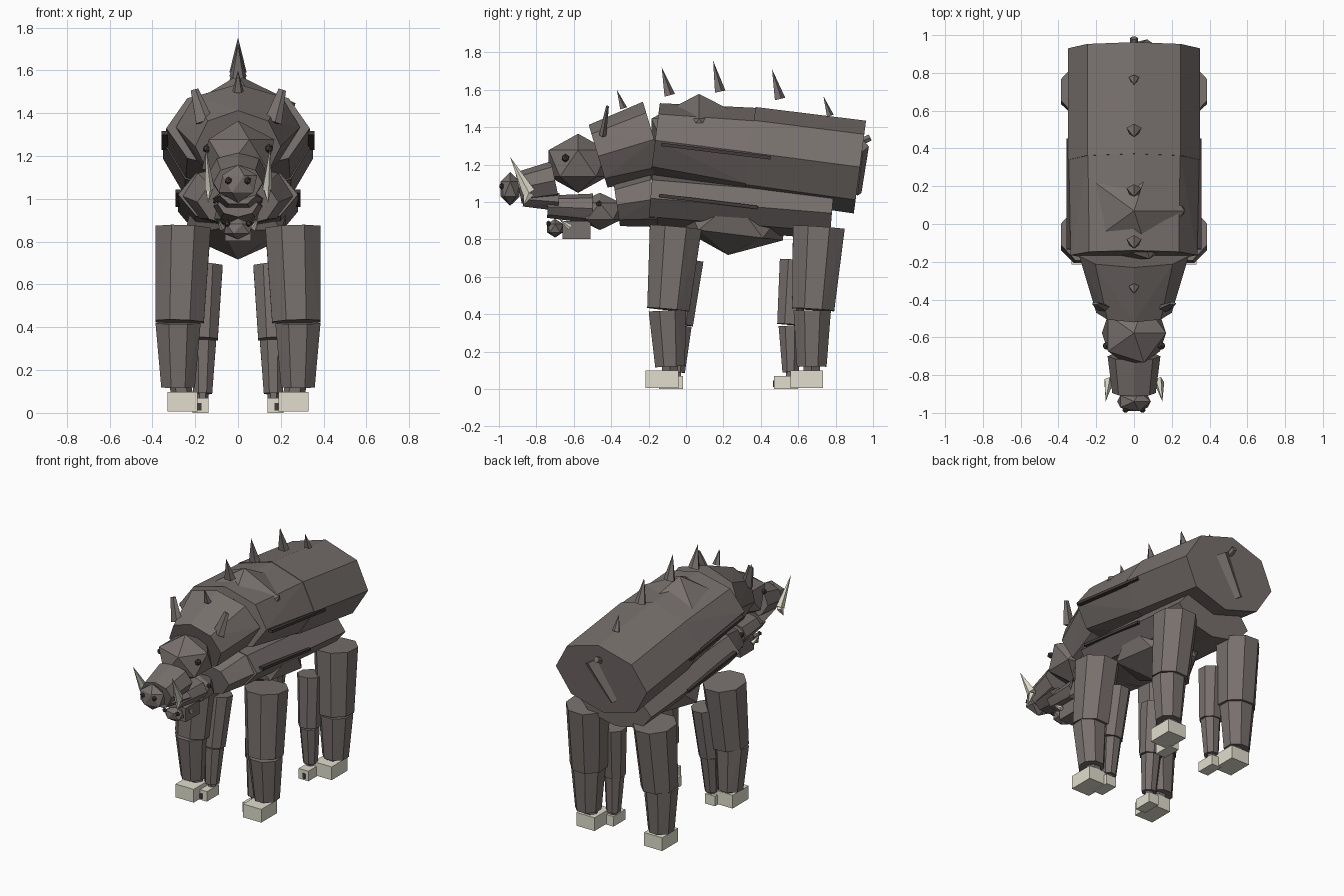
import bpy, bmesh, math
from mathutils import Vector, Matrix

cube = bpy.data.objects.get("Cube")
if cube:
    bpy.data.objects.remove(cube, do_unlink=True)


def material(name, rgb):
    m = bpy.data.materials.new(name)
    m.use_nodes = True
    m.diffuse_color = (*rgb, 1)
    m.node_tree.nodes["Principled BSDF"].inputs["Base Color"].default_value = (*rgb, 1)
    return m


HIDE = material("grey brown hide", (0.185, 0.161, 0.153))
DARK = material("dark brown", (0.055, 0.046, 0.043))
HORN = material("pale horn", (0.75, 0.73, 0.61))
TILT = math.radians(-7)


def finish(name, bm, mat):
    mesh = bpy.data.meshes.new(name)
    bmesh.ops.recalc_face_normals(bm, faces=bm.faces)
    bm.to_mesh(mesh)
    bm.free()
    mesh.materials.append(mat)
    obj = bpy.data.objects.new(name, mesh)
    bpy.context.collection.objects.link(obj)


def prism(name, p0, p1, r0, r1, mat=HIDE, n=8, phase=0.0):
    """Tapered n-sided solid from p0 to p1; radii are (sideways, other way)."""
    p0, p1 = Vector(p0), Vector(p1)
    axis = (p1 - p0).normalized()
    u = Vector((1, 0, 0))
    u = (u - axis * u.dot(axis)).normalized()
    v = axis.cross(u)
    bm = bmesh.new()
    for p, (ra, rb) in ((p0, r0), (p1, r1)):
        if ra == 0:
            bm.verts.new(p)
            continue
        for i in range(n):
            a = 2 * math.pi * i / n + phase
            bm.verts.new(p + u * ra * math.cos(a) + v * rb * math.sin(a))
    bmesh.ops.convex_hull(bm, input=bm.verts)
    bmesh.ops.dissolve_limit(bm, angle_limit=0.01, verts=bm.verts, edges=bm.edges)
    finish(name, bm, mat)


def ball(name, centre, radii, mat=HIDE, tilt=0.0):
    bm = bmesh.new()
    m = Matrix.Translation(centre) @ Matrix.Rotation(tilt, 4, 'X') @ Matrix.Diagonal((*radii, 1))
    bmesh.ops.create_icosphere(bm, subdivisions=1, radius=1, matrix=m)
    finish(name, bm, mat)


def box(name, centre, size, mat=HIDE, tilt=0.0):
    bm = bmesh.new()
    m = Matrix.Translation(centre) @ Matrix.Rotation(tilt, 4, 'X') @ Matrix.Diagonal((*size, 1))
    bmesh.ops.create_cube(bm, size=1, matrix=m)
    finish(name, bm, mat)


# Upper body: two barrel sections, hump and neck
prism("upper_body_front", (0, -.165, 1.33), (0, .35, 1.265), (.335, .20), (.345, .24))
prism("upper_body_rear", (0, .34, 1.265), (0, .93, 1.187), (.35, .245), (.35, .25))
ball("shoulder_hump", (0, .07, 1.34), (.30, .30, .238))
prism("upper_neck", (0, -.47, 1.245), (0, -.17, 1.335), (.20, .175), (.29, .21))

# Upper head
ball("upper_head", (0, -.577, 1.207), (.19, .185, .158))
prism("upper_snout", (0, -.70, 1.115), (0, -.895, 1.075), (.14, .105), (.115, .085))
ball("upper_nose", (0, -.94, 1.07), (.10, .06, .09))
prism("upper_jaw", (0, -.68, 1.0), (0, -.87, 1.015), (.12, .055), (.085, .045), HIDE, 6)

# Lower body, belly bulge and neck
prism("lower_body", (0, -.19, 1.02), (0, .78, .94), (.28, .14), (.28, .14))
ball("belly_bulge", (0, .25, .92), (.28, .33, .205), HIDE, TILT)
prism("lower_neck", (0, -.37, .985), (0, -.17, 1.015), (.19, .115), (.265, .15))

# Lower head
ball("lower_head", (0, -.46, .95), (.125, .135, .10))
prism("lower_snout", (0, -.50, .965), (0, -.74, .975), (.115, .08), (.095, .06))
ball("lower_nose", (0, -.70, .86), (.075, .05, .05))
box("lower_jaw", (0, -.585, .85), (.12, .15, .095))

# Back spikes: base y, base z, tip y, tip z
for i, (y, z, ty, tz) in enumerate(((-.335, 1.50, -.37, 1.60), (-.09, 1.57, -.13, 1.72),
                                    (.18, 1.59, .145, 1.755), (.50, 1.55, .46, 1.71),
                                    (.77, 1.46, .735, 1.565))):
    w = .042 if 0 < i < 4 else .028
    prism(f"back_spike_{i + 1}", (0, y, z), (0, ty, tz), (w, w * .75), (0, 0), HIDE, 5, math.pi / 2)

# Tail: knob with a slanted blade lying against the rump
prism("tail_knob", (0, .93, 1.32), (0, .985, 1.345), (.022, .022), (.02, .02), HIDE, 6)
prism("tail_blade", (.07, .948, 1.30), (-.09, .918, 1.05), (.055, .03), (.03, .02), HIDE, 4)

for side, s in (("left", 1), ("right", -1)):
    # Ears, eyes, nostrils and tusks
    prism(f"{side}_ear", (s * .16, -.445, 1.36), (s * .205, -.42, 1.51), (.045, .02), (.02, .008), HIDE, 5)
    ball(f"{side}_upper_eye", (s * .145, -.645, 1.235), (.022, .022, .022), DARK)
    ball(f"{side}_lower_eye", (s * .10, -.465, .99), (.018, .018, .018), DARK)
    ball(f"{side}_upper_nostril", (s * .045, -.985, 1.085), (.018, .015, .018), DARK)
    ball(f"{side}_lower_nostril", (s * .05, -.735, .885), (.016, .012, .016), DARK)
    prism(f"{side}_upper_tusk", (s * .135, -.84, 1.05), (s * .15, -.94, 1.24), (.025, .036), (0, 0), HORN, 5)
    prism(f"{side}_tusk_root", (s * .135, -.84, 1.05), (s * .14, -.87, .98), (.02, .03), (0, 0), HORN, 5)
    prism(f"{side}_lower_tusk", (s * .075, -.62, .865), (s * .095, -.68, .91), (.015, .018), (0, 0), HORN, 5)

    # Flank slats
    box(f"{side}_upper_slat", (s * .342, .16, 1.272), (.03, .59, .018), DARK, TILT)
    box(f"{side}_lower_slat", (s * .277, .12, 1.003), (.03, .53, .018), DARK, TILT)

    # Outer and inner legs, front and rear
    turn = math.pi / 8
    for end, top, knee, ankle, hoof in (("front", -.055, -.095, -.085, -.128),
                                        ("rear", .71, .68, .672, .645)):
        name = f"{side}_{end}_outer"
        prism(f"{name}_thigh", (s * .257, top, .865), (s * .272, knee, .425), (.14, .15), (.122, .122), HIDE, 8, turn)
        prism(f"{name}_shin", (s * .28, knee - .005, .42), (s * .28, ankle, .12), (.114, .108), (.085, .086), HIDE, 8, turn)
        prism(f"{name}_ankle", (s * .27, ankle, .13), (s * .26, ankle, .08), (.05, .05), (.05, .05), HIDE, 6)
        box(f"{name}_hoof", (s * .26, hoof, .052), (.14, .175, .092), HORN)

    for end, top, knee, ankle, hoof in (("front", .015, -.03, -.05, -.08),
                                        ("rear", .58, .555, .56, .535)):
        name = f"{side}_{end}_inner"
        prism(f"{name}_thigh", (s * .15, top, .69), (s * .162, knee, .345), (.085, .085), (.073, .073), HIDE, 8, turn)
        prism(f"{name}_shin", (s * .162, knee, .338), (s * .165, ankle, .09), (.065, .065), (.048, .048), HIDE, 8, turn)
        prism(f"{name}_ankle", (s * .165, ankle, .10), (s * .165, ankle, .05), (.028, .028), (.028, .028), HIDE, 6)
        box(f"{name}_hoof", (s * .175, hoof, .035), (.075, .13, .07), HORN)
        box(f"{name}_hoof_cleft", (s * .18, hoof - .066, .028), (.02, .01, .035), DARK)
